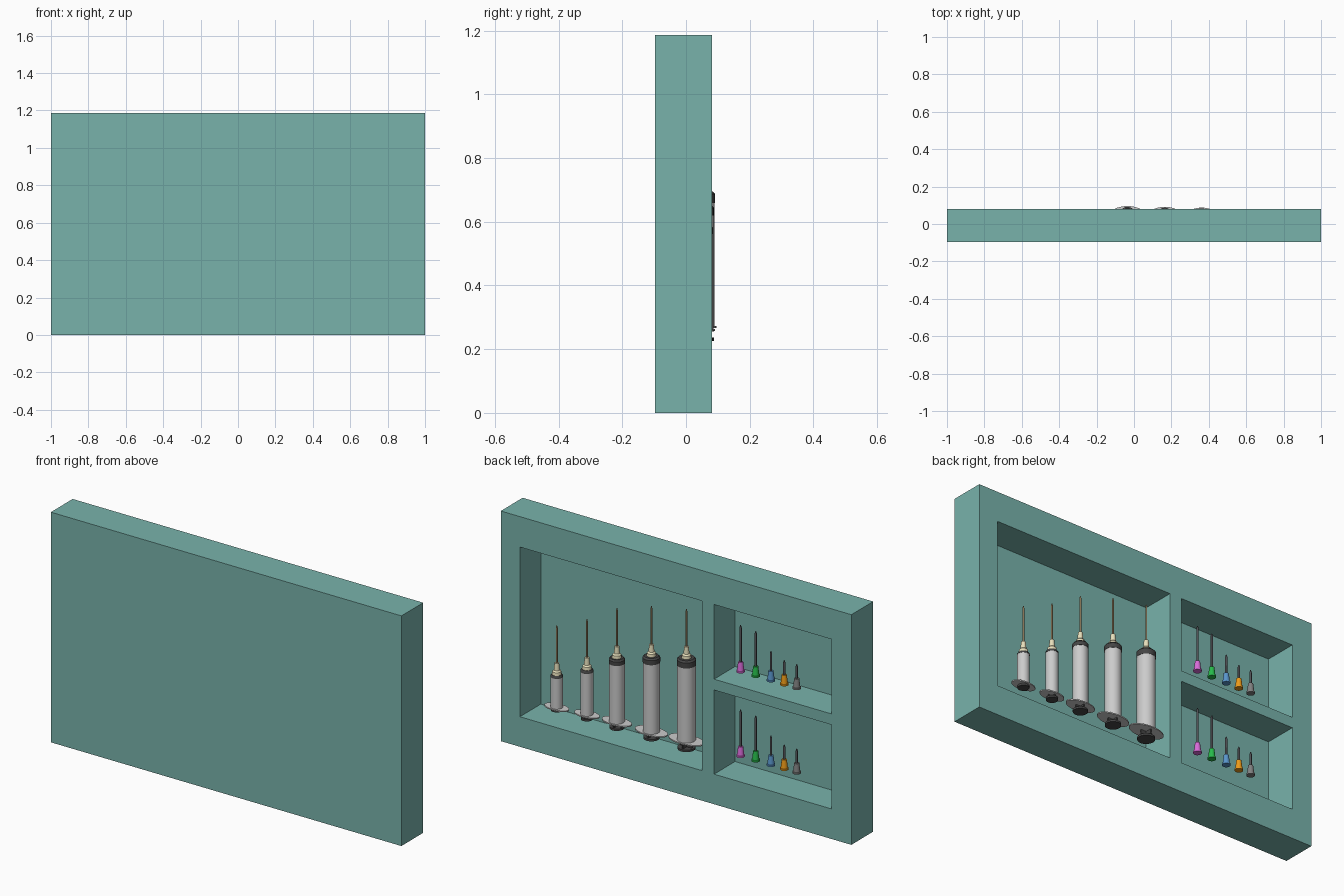
import bpy, bmesh, math
from mathutils import Matrix

if "Cube" in bpy.data.objects:
    bpy.data.objects.remove(bpy.data.objects["Cube"])

Y_AXIS = 0.046      # all syringes and needles stand on this y line


def material(name, rgb):
    m = bpy.data.materials.new(name)
    m.diffuse_color = (*rgb, 1)
    m.use_nodes = True
    m.node_tree.nodes["Principled BSDF"].inputs["Base Color"].default_value = m.diffuse_color
    return m


TEAL = material("case_teal", (0.19, 0.45, 0.41))
CREAM = material("hub_cream", (0.80, 0.74, 0.50))
BRASS = material("needle_brass", (0.42, 0.30, 0.16))
DARK = material("dark_rubber", (0.06, 0.06, 0.06))
CLEAR = material("barrel_plastic", (0.60, 0.60, 0.60))
STEEL = material("needle_steel", (0.08, 0.08, 0.09))


def finish(name, bm, mat, smooth=True):
    bmesh.ops.recalc_face_normals(bm, faces=bm.faces)
    me = bpy.data.meshes.new(name)
    bm.to_mesh(me)
    bm.free()
    ob = bpy.data.objects.new(name, me)
    bpy.context.collection.objects.link(ob)
    if mat:
        me.materials.append(mat)
    if smooth:
        bpy.ops.object.select_all(action='DESELECT')
        ob.select_set(True)
        bpy.context.view_layer.objects.active = ob
        bpy.ops.object.shade_smooth_by_angle(angle=math.radians(35))
    return ob


def box(name, x0, x1, y0, y1, z0, z1, mat=None):
    bm = bmesh.new()
    m = Matrix.Translation(((x0 + x1) / 2, (y0 + y1) / 2, (z0 + z1) / 2))
    m = m @ Matrix.Diagonal((x1 - x0, y1 - y0, z1 - z0, 1))
    bmesh.ops.create_cube(bm, size=1, matrix=m)
    return finish(name, bm, mat, False)


def lathe(name, x, profile, mat, sides=32, squash=1.0):
    """Closed turned solid from (radius, z) points; squash flattens it in y."""
    bm = bmesh.new()
    rings = []
    for r, z in profile:
        rings.append([bm.verts.new((x + r * math.cos(2 * math.pi * i / sides),
                                    Y_AXIS + squash * r * math.sin(2 * math.pi * i / sides), z))
                      for i in range(sides)])
    for a, b in zip(rings, rings[1:]):
        for i in range(sides):
            j = (i + 1) % sides
            bm.faces.new((a[i], a[j], b[j], b[i]))
    bm.faces.new(rings[0])
    bm.faces.new(rings[-1])
    return finish(name, bm, mat)


# Display case with three recesses open to the back
case = box("display_case", -1, 1, -0.097, 0.081, 0, 1.187, TEAL)
for x0, x1, z0, z1 in [(-0.149, 0.891, 0.155, 1.03),
                       (-0.886, -0.217, 0.645, 1.03),
                       (-0.886, -0.217, 0.155, 0.589)]:
    cutter = box("recess_cutter", x0, x1, -0.09, 0.2, z0, z1)
    cutter.hide_render = True
    mod = case.modifiers.new("recess", 'BOOLEAN')
    mod.operation = 'DIFFERENCE'
    mod.solver = 'EXACT'
    mod.object = cutter
    bpy.context.view_layer.objects.active = case
    bpy.ops.object.modifier_apply(modifier=mod.name)
    bpy.data.objects.remove(cutter)


# Syringes: barrel, end cap, finger flange, plunger, hub and needle
def syringe(n, x, r, flange_r, flange_z, top, tip, cap):
    p = f"syringe_{n}_"
    lathe(p + "barrel", x, [(r, flange_z), (r, top - cap)], CLEAR)
    lathe(p + "end_cap", x, [(r, top - cap), (r * 1.03, top - cap), (r * 1.03, top - 0.008),
                             (r * 0.85, top)], DARK)
    lathe(p + "finger_flange", x, [(flange_r, flange_z - 0.003), (flange_r, flange_z + 0.003)],
          CLEAR, 40, 0.52)
    # cross-ribbed plunger rod ending in a thumb disc
    box(p + "plunger_rib_a", x - r * .75, x + r * .75, Y_AXIS - .003, Y_AXIS + .003,
        0.23, flange_z, DARK)
    box(p + "plunger_rib_b", x - .003, x + .003, Y_AXIS - r * .75, Y_AXIS + r * .75,
        0.23, flange_z, DARK)
    lathe(p + "thumb_disc", x, [(r * .95, 0.226), (r * .95, 0.236)], DARK)
    lathe(p + "hub", x, [(0.023, top - 0.002), (0.021, top + 0.015), (0.014, top + 0.022),
                         (0.011, top + 0.058)], CREAM, 24)
    lathe(p + "needle", x, [(0.0045, top + 0.05), (0.0045, tip - 0.012), (0.0015, tip)], BRASS, 12)


SYRINGES = [(0.705, 0.029, 0.066, 0.240, 0.412, 0.663, 0.012),
            (0.533, 0.030, 0.068, 0.250, 0.486, 0.740, 0.014),
            (0.362, 0.037, 0.080, 0.258, 0.590, 0.843, 0.028),
            (0.165, 0.040, 0.088, 0.260, 0.652, 0.906, 0.032),
            (-0.035, 0.044, 0.096, 0.270, 0.695, 0.944, 0.036)]
for n, s in enumerate(SYRINGES, 1):
    syringe(n, *s)

# Spare needles: one set in each small recess
NEEDLES = [("magenta", -0.344, 0.240, (0.70, 0.15, 0.70)),
           ("green", -0.430, 0.232, (0.02, 0.50, 0.07)),
           ("blue", -0.517, 0.152, (0.10, 0.30, 0.60)),
           ("orange", -0.593, 0.126, (0.85, 0.33, 0.01)),
           ("grey", -0.664, 0.124, (0.22, 0.22, 0.22))]
for colour, x, length, rgb in NEEDLES:
    mat = material("hub_" + colour, rgb)
    for row, z in (("upper", 0.704), ("lower", 0.268)):
        p = f"{row}_{colour}_"
        lathe(p + "hub", x, [(0.020, z), (0.020, z + 0.008), (0.017, z + 0.009),
                             (0.012, z + 0.052)], mat, 24)
        lathe(p + "needle", x, [(0.0055, z + 0.045), (0.0055, z + length - 0.012),
                                (0.002, z + length)], STEEL, 12)
